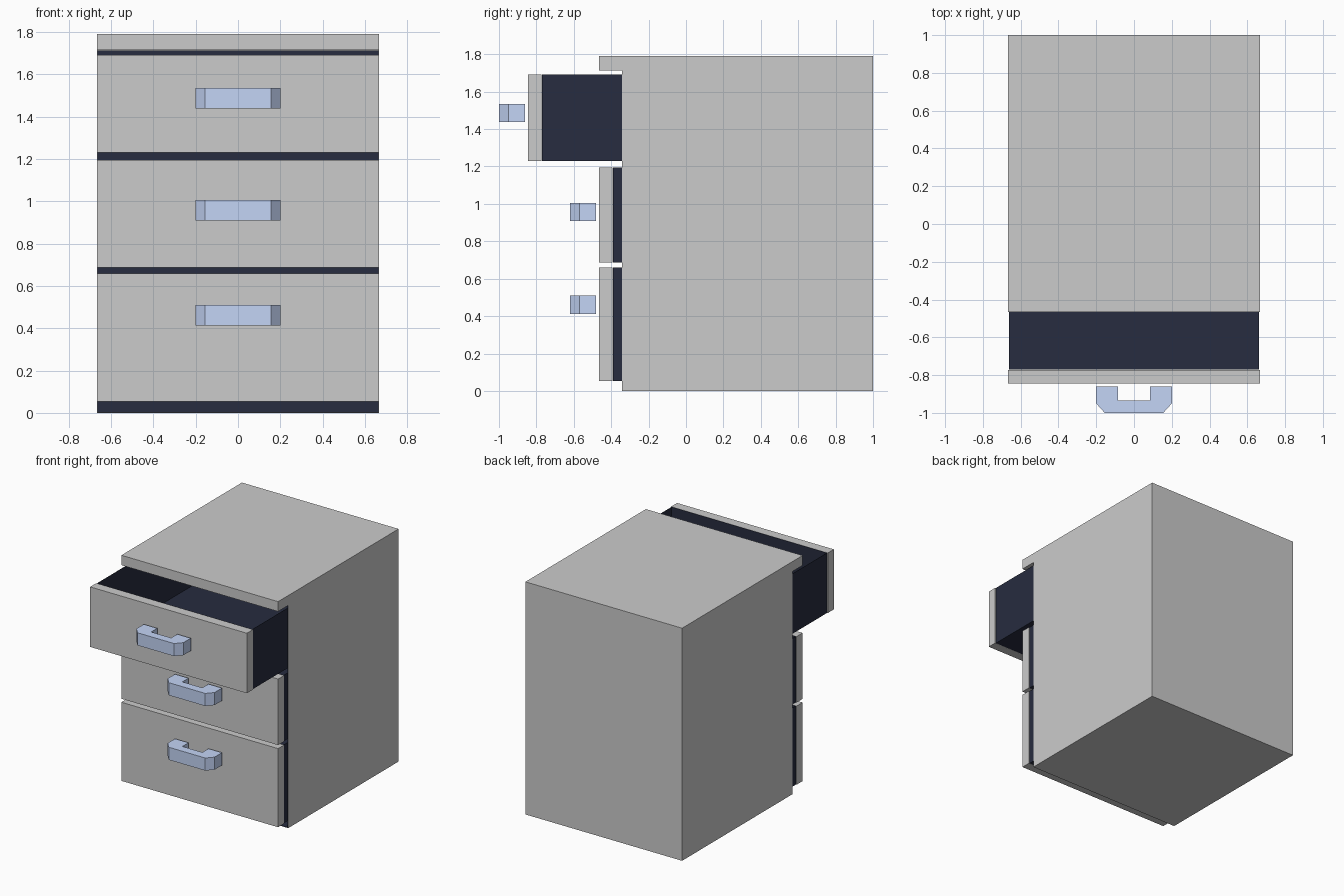
import bpy, bmesh
from mathutils import Vector

if "Cube" in bpy.data.objects:
    bpy.data.objects.remove(bpy.data.objects["Cube"])

W = 0.667          # half width
FRONT = -0.342     # cabinet opening
SHEET = 0.002      # thin sheet thickness


def material(name, rgb):
    m = bpy.data.materials.new(name)
    m.diffuse_color = (*rgb, 1)
    m.use_nodes = True
    m.node_tree.nodes["Principled BSDF"].inputs["Base Color"].default_value = m.diffuse_color
    return m


DARK = material("dark_interior", (0.02, 0.025, 0.05))
BLUE = material("handle_blue", (0.55, 0.66, 0.92))


def prism(name, points, direction, mat=None, open_side=None):
    """Extrude a closed profile; open_side removes one face and leaves a thin shell."""
    bm = bmesh.new()
    face = bm.faces.new([bm.verts.new(p) for p in points])
    ext = bmesh.ops.extrude_face_region(bm, geom=[face], use_keep_orig=True)
    verts = [g for g in ext["geom"] if isinstance(g, bmesh.types.BMVert)]
    bmesh.ops.translate(bm, verts=verts, vec=direction)
    bmesh.ops.recalc_face_normals(bm, faces=bm.faces)
    if open_side:
        normal, centre = Vector(open_side[0]), open_side[1]
        gone = [f for f in bm.faces if f.normal.dot(normal) > 0.99
                and abs(f.calc_center_median().dot(normal) - centre) < 0.001]
        bmesh.ops.delete(bm, geom=gone, context='FACES')
    mesh = bpy.data.meshes.new(name)
    bm.to_mesh(mesh)
    bm.free()
    ob = bpy.data.objects.new(name, mesh)
    bpy.context.collection.objects.link(ob)
    if mat:
        mesh.materials.append(mat)
    if open_side:
        s = ob.modifiers.new("thickness", 'SOLIDIFY')
        s.thickness = SHEET
        s.offset = -1
        s.use_even_offset = True
    return ob


def box(name, half, y0, y1, z0, z1, mat=None, open_side=None):
    pts = [(-half, y0, z0), (-half, y1, z0), (-half, y1, z1), (-half, y0, z1)]
    return prism(name, pts, (2 * half, 0, 0), mat, open_side)


# Cabinet with overhanging top, open at the front
side = [(FRONT, 0), (1, 0), (1, 1.79), (-0.465, 1.79), (-0.465, 1.714), (FRONT, 1.714)]
prism("cabinet", [(-W, y, z) for y, z in side], (2 * W, 0, 0),
      open_side=((0, -1, 0), -FRONT))

# Dark lining of the cabinet
box("cabinet_lining", W - SHEET, FRONT, 1 - SHEET, SHEET, 1.713, DARK,
    open_side=((0, -1, 0), -FRONT))

# Drawers: name, bottom, top, handle bottom, pulled-out distance
drawers = [("bottom", 0.054, 0.659, 0.412, 0),
           ("middle", 0.686, 1.194, 0.909, 0),
           ("top", 1.23, 1.692, 1.438, 0.38)]
half_grip = [(0.085, -0.48), (0.2, -0.48), (0.2, -0.57), (0.155, -0.62)]
for name, z0, z1, hz, pull in drawers:
    box(name + "_drawer_front", W, -0.465 - pull, -0.392 - pull, z0, z1)
    # Open-topped drawer box
    box(name + "_drawer_box", W - 0.005, -0.391 - pull, 0.95 - pull, z0, z1, DARK,
        open_side=((0, 0, 1), z1))
    # Bracket-shaped handle, mirrored profile
    right = [(0.085, -0.555)] + half_grip
    outline = right + [(-x, y) for x, y in reversed(right)]
    prism(name + "_handle", [(x, y - pull, hz) for x, y in outline], (0, 0, 0.097), BLUE)
